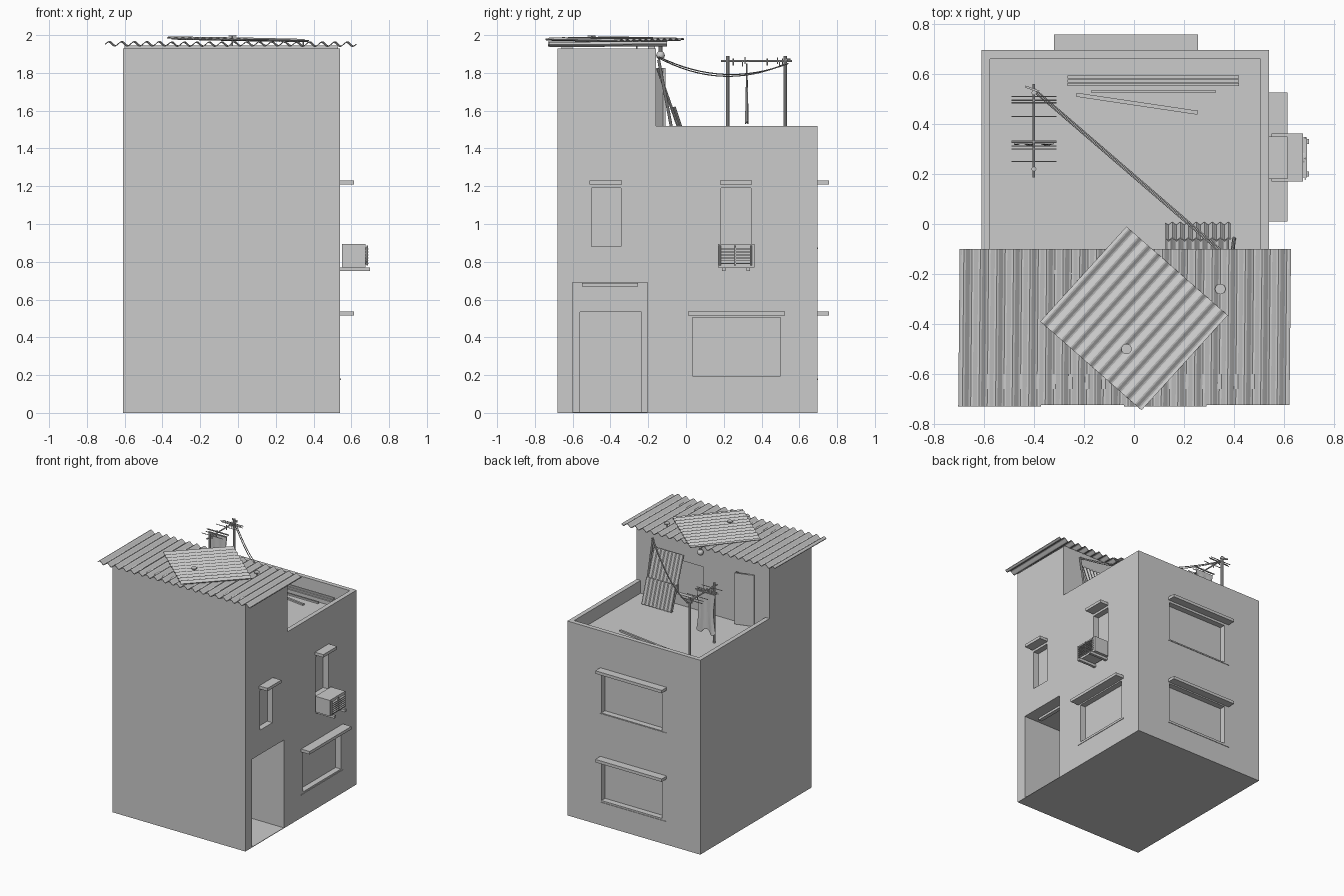
import bpy, bmesh, math
from mathutils import Vector, Matrix

if "Cube" in bpy.data.objects:
    bpy.data.objects.remove(bpy.data.objects["Cube"])

def finish(name, bm):
    bmesh.ops.recalc_face_normals(bm, faces=bm.faces)
    me = bpy.data.meshes.new(name)
    bm.to_mesh(me)
    bm.free()
    ob = bpy.data.objects.new(name, me)
    bpy.context.collection.objects.link(ob)
    return ob

def box(name, x0, x1, y0, y1, z0, z1):
    bm = bmesh.new()
    m = Matrix.Translation(((x0+x1)/2, (y0+y1)/2, (z0+z1)/2)) @ Matrix.Diagonal((x1-x0, y1-y0, z1-z0, 1))
    bmesh.ops.create_cube(bm, size=1, matrix=m)
    return finish(name, bm)

def beam(name, a, b, w, h):
    """Rectangular plank from a to b, w wide sideways, h thick."""
    a, b = Vector(a), Vector(b)
    d = (b-a).normalized()
    s = d.cross((0, 0, 1)).normalized()
    u = s.cross(d)
    r = Matrix((s, d, u)).transposed().to_4x4()
    bm = bmesh.new()
    m = Matrix.Translation((a+b)/2) @ r @ Matrix.Diagonal((w, (b-a).length, h, 1))
    bmesh.ops.create_cube(bm, size=1, matrix=m)
    return finish(name, bm)

def rod(name, a, b, r, n=10):
    a, b = Vector(a), Vector(b)
    d = b-a
    bm = bmesh.new()
    m = Matrix.Translation((a+b)/2) @ d.to_track_quat('Z', 'Y').to_matrix().to_4x4()
    bmesh.ops.create_cone(bm, cap_ends=True, segments=n, radius1=r, radius2=r, depth=d.length, matrix=m)
    return finish(name, bm)

def corrugated(name, origin, across, along, period, amp, thick=0.005, phase=0.0):
    """Wavy sheet: waves run over 'across', ridges run down 'along'."""
    o, a, l = Vector(origin), Vector(across), Vector(along)
    up = a.cross(l).normalized()
    n = round(a.length/period*8)
    bm = bmesh.new()
    rows = []
    for i in range(n+1):
        t = i/n
        p = o + a*t + up*amp*math.sin(2*math.pi*(t*a.length/period) + phase)
        rows.append([bm.verts.new(p + e + up*s) for e in (Vector(), l) for s in (-thick/2, thick/2)])
    for p, q in zip(rows, rows[1:]):
        for i, j in ((0, 1), (1, 3), (3, 2), (2, 0)):
            bm.faces.new((p[i], p[j], q[j], q[i]))
    for p in (rows[0], rows[-1]):
        bm.faces.new((p[0], p[1], p[3], p[2]))
    return finish(name, bm)

# House body: stepped side profile extruded across the width
X0, X1, Y0, Y1, YT = -0.61, 0.54, -0.68, 0.695, -0.16
bm = bmesh.new()
f = bm.faces.new([bm.verts.new((X0, y, z)) for y, z in
                  ((Y0, 0), (Y1, 0), (Y1, 1.52), (YT, 1.52), (YT, 1.93), (Y0, 1.93))])
ex = bmesh.ops.extrude_face_region(bm, geom=[f])['geom']
bmesh.ops.translate(bm, vec=(X1-X0, 0, 0), verts=[v for v in ex if isinstance(v, bmesh.types.BMVert)])
house = finish("house_body", bm)

# Openings: terrace, porch, inner door, terrace door and all windows
FL = 1.42
low, high = (0.195, 0.505), (0.88, 1.19)
side_windows = [(0.035, 0.5, *low), (-0.5, -0.345, *high), (0.185, 0.345, *high)]
back_windows = [(-0.28, 0.245, *low), (-0.28, 0.245, *high)]
cuts = [(-0.575, 0.505, YT-0.001, 0.66, FL, 2.1),
        (0.15, 0.6, -0.6, -0.205, 0.004, 0.69),
        (0.12, 0.2, -0.56, -0.235, 0.004, 0.535),
        (-0.48, -0.32, -0.2, -0.14, FL+0.002, 1.81),
        (-0.04, 0.2, -0.19, -0.14, 1.5, 1.77)]
cuts += [(X1-0.045, 0.6, a, b, c, d) for a, b, c, d in side_windows]
cuts += [(a, b, Y1-0.045, 0.8, c, d) for a, b, c, d in back_windows]
for c in cuts:
    cutter = box("cutter", *c)
    cutter.hide_render = True
    m = house.modifiers.new("cut", 'BOOLEAN')
    m.operation, m.solver, m.object = 'DIFFERENCE', 'EXACT', cutter
    bpy.context.view_layer.objects.active = house
    bpy.ops.object.modifier_apply(modifier=m.name)
    bpy.data.objects.remove(cutter)

# Window canopies and sills
for y0, y1, z in ((0.01, 0.525, 0.515), (-0.51, -0.34, 1.208), (0.18, 0.35, 1.208)):
    box("side_canopy", X1-0.005, 0.613, y0, y1, z, z+0.023)
box("side_sill", X1-0.04, X1+0.004, 0.01, 0.525, 0.174, 0.182)
for z in (0.515, 1.208):
    box("back_canopy", -0.32, 0.255, Y1-0.005, 0.757, z, z+0.023)
    box("back_sill", -0.32, 0.255, Y1-0.04, Y1+0.004, z-0.341, z-0.333)

# Porch light strip
box("porch_light", 0.42, 0.45, -0.55, -0.255, 0.67, 0.688)

# Air conditioner on brackets
box("cooler_case", 0.55, 0.675, 0.17, 0.362, 0.77, 0.893)
for y in (0.19, 0.32):
    box("cooler_bracket", X1-0.005, 0.7, y, y+0.02, 0.75, 0.77)
for i in range(6):
    z = 0.79 + i*0.0155
    beam("cooler_slat", (0.683, 0.185, z), (0.683, 0.345, z), 0.018, 0.005)
for y in (0.18, 0.262, 0.345):
    rod("cooler_grille_bar", (0.685, y, 0.78), (0.685, y, 0.885), 0.004, 6)
bm = bmesh.new()
bmesh.ops.create_cone(bm, cap_ends=True, segments=20, radius1=0.045, radius2=0.045, depth=0.01,
                      matrix=Matrix.Translation((0.677, 0.265, 0.83)) @ Matrix.Rotation(math.pi/2, 4, 'Y'))
finish("cooler_fan", bm)

# Main roof from overlapping corrugated sheets
P, start, total = 0.0663, -0.703, 1.325
for i in range(4):
    x, w = start + i*total/4, total/4
    ph = 2*math.pi*(x-start)/P
    corrugated("roof_sheet", (x, -0.73 + 0.006*(i % 2), 1.952 - 0.002*(i % 2)), (w, 0, 0),
               (0.006, 0.63 - 0.006*(i % 2), 0.004), P, 0.011, phase=ph)
box("roof_batten", -0.6, 0.53, -0.66, -0.60, 1.928, 1.945)
box("roof_batten", -0.6, 0.53, -0.2, -0.165, 1.928, 1.945)

# Loose sheet lying askew on the roof
corrugated("loose_roof_sheet", (-0.375, -0.39, 1.985), (0.405, -0.355, -0.006), (0.345, 0.38, -0.008),
           0.049, 0.006)

# Roof pins with flat caps
for x, y, z in ((-0.03, -0.5, 1.999), (0.345, -0.26, 1.975)):
    rod("pin_stem", (x, y, z-0.06), (x, y, z-0.003), 0.004, 8)
    rod("pin_cap", (x, y, z-0.006), (x, y, z), 0.021, 16)

# Hanging lamp bulb
bm = bmesh.new()
bmesh.ops.create_uvsphere(bm, u_segments=14, v_segments=8, radius=0.023,
                          matrix=Matrix.Translation((-0.03, -0.135, 1.893)))
bulb = finish("lamp_bulb", bm)
bulb.data.shade_smooth()
rod("lamp_cap", (-0.03, -0.135, 1.91), (-0.03, -0.135, 1.945), 0.01)

# Open terrace door and leaning corrugated sheets
a, b = Vector((-0.48, -0.158, 1.625)), Vector((-0.34, -0.115, 1.625))
beam("terrace_door", a, b, 0.012, 0.4)
corrugated("leaning_sheet", (0.38, -0.012, FL+0.012), (-0.255, 0, 0), (0, -0.138, 0.39), 0.032, 0.005)
corrugated("leaning_sheet_short", (0.385, 0.0, FL+0.01), (-0.26, 0, 0), (0, -0.062, 0.19), 0.032, 0.005)
rod("leaning_pole", (0.4, -0.06, FL), (0.39, -0.145, 1.87), 0.008)

# Planks on the terrace floor
for i in range(3):
    y = 0.557 + i*0.015
    box("plank", -0.265, 0.42, y-0.006, y+0.006, FL, FL+0.03 + 0.01*i)
box("plank", -0.17, 0.325, 0.524, 0.535, FL, FL+0.012)
beam("plank", (-0.23, 0.517, FL+0.006), (0.255, 0.445, FL+0.006), 0.016, 0.012)

# Aerial mast: two posts, boom and cross elements
AX = -0.4
for y in (0.22, 0.525):
    rod("aerial_post", (AX, y, FL), (AX, y, 1.89), 0.0095)
rod("aerial_boom", (AX, 0.185, 1.862), (AX, 0.56, 1.862), 0.005, 8)
for y, z in ((0.25, 1.862), (0.3, 1.855), (0.312, 1.87), (0.43, 1.862), (0.485, 1.868), (0.495, 1.855), (0.51, 1.862)):
    rod("aerial_element", (AX-0.09, y, z), (AX+0.09, y, z), 0.003, 6)
    rod("aerial_clip", (AX, y, z-0.022), (AX, y, z+0.014), 0.003, 6)
beam("aerial_brace", (AX-0.035, 0.55, 1.87), (AX+0.02, 0.53, 1.87), 0.008, 0.012)

# Cloth hanging over a rail, gently rippled
rod("cloth_rail", (AX-0.09, 0.328, 1.862), (AX+0.09, 0.328, 1.862), 0.005, 8)
bm = bmesh.new()
bmesh.ops.create_grid(bm, x_segments=14, y_segments=10, size=0.5)
for v in bm.verts:
    t = 0.5 - v.co.y
    w = 0.16 - 0.03*math.sin(math.pi*t)
    v.co = (AX + v.co.x*w, 0.325 + 0.007*t*math.sin(v.co.x*14), 1.85 - 0.3*t + 0.02*t*math.cos(v.co.x*9))
cloth = finish("hanging_cloth", bm)
cloth.modifiers.new("thickness", 'SOLIDIFY').thickness = 0.006

# Sagging cables from the mast to the roof edge
for off, sag in ((0.0, 0.085), (0.012, 0.075)):
    cu = bpy.data.curves.new("sagging_cable", 'CURVE')
    cu.dimensions, cu.bevel_depth, cu.bevel_resolution = '3D', 0.0032, 1
    sp = cu.splines.new('POLY')
    sp.points.add(16)
    p, q = Vector((AX, 0.53+off, 1.85)), Vector((0.395, -0.155+off, 1.885))
    for i, pt in enumerate(sp.points):
        t = i/16
        c = p.lerp(q, t) - Vector((0, 0, sag*4*t*(1-t)))
        pt.co = (*c, 1)
    bpy.context.collection.objects.link(bpy.data.objects.new("sagging_cable", cu))
